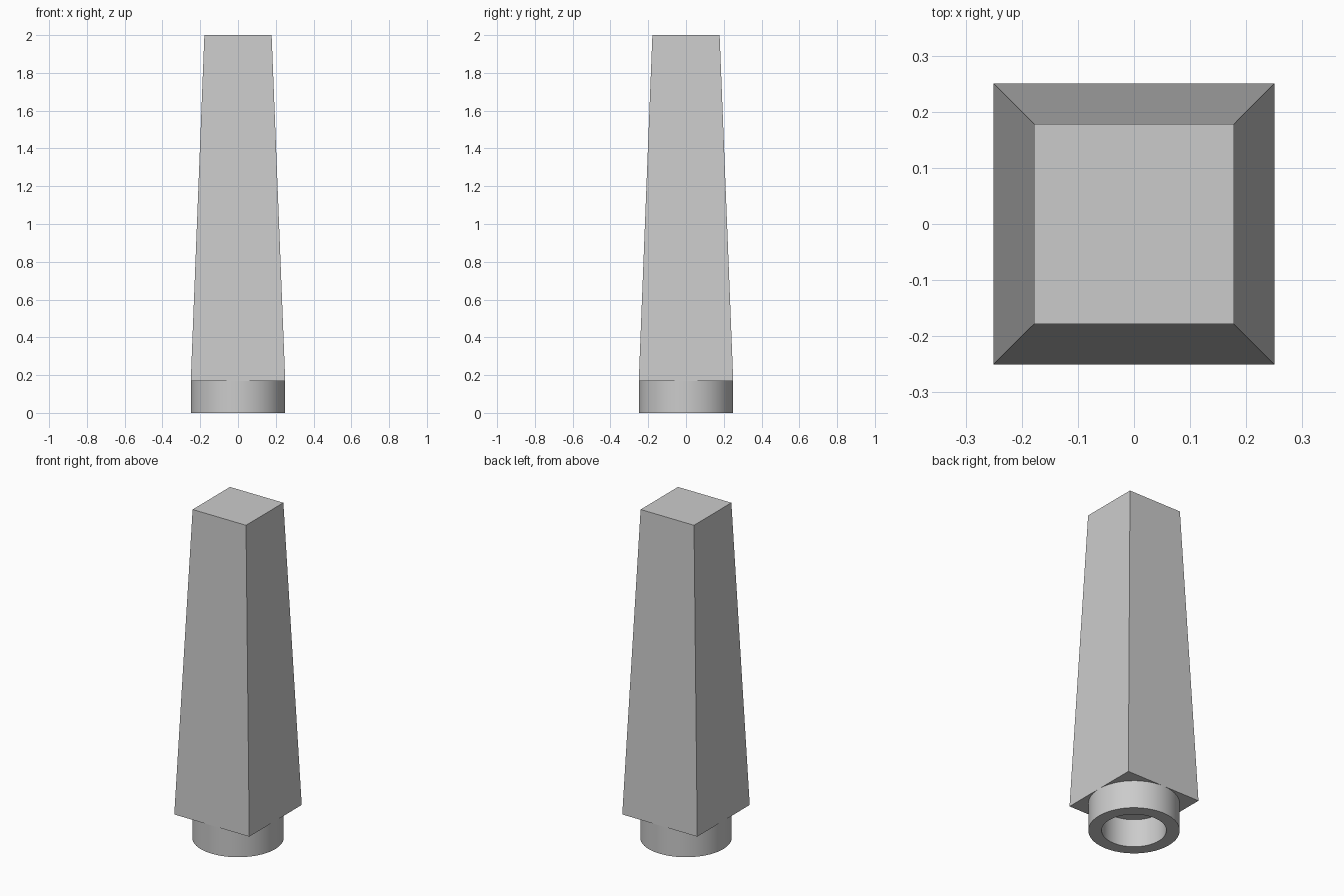
import bpy
import bmesh
import math

cube = bpy.data.objects.get("Cube")
if cube:
    bpy.data.objects.remove(cube, do_unlink=True)

BASE_HALF, TOP_HALF = 0.25, 0.178
COLLAR_HEIGHT, HEIGHT = 0.17, 2.0
BORE_RADIUS = 0.177

grey = bpy.data.materials.new("light grey")
grey.use_nodes = True
colour = (0.6, 0.6, 0.6, 1)
grey.diffuse_color = colour
grey.node_tree.nodes["Principled BSDF"].inputs["Base Color"].default_value = colour


def add_object(name, bm):
    bmesh.ops.recalc_face_normals(bm, faces=bm.faces)
    mesh = bpy.data.meshes.new(name)
    bm.to_mesh(mesh)
    bm.free()
    mesh.materials.append(grey)
    obj = bpy.data.objects.new(name, mesh)
    bpy.context.collection.objects.link(obj)
    return obj


# Tapered square column
bm = bmesh.new()
bmesh.ops.create_cube(bm, size=1)
for v in bm.verts:
    top = v.co.z > 0
    half = TOP_HALF if top else BASE_HALF
    v.co.x = math.copysign(half, v.co.x)
    v.co.y = math.copysign(half, v.co.y)
    v.co.z = HEIGHT if top else COLLAR_HEIGHT
add_object("tapered_column", bm)

# Hollow round collar, closed above by the underside of the column
bm = bmesh.new()
profile = [(BASE_HALF, COLLAR_HEIGHT), (BASE_HALF, 0),
           (BORE_RADIUS, 0), (BORE_RADIUS, COLLAR_HEIGHT)]
verts = [bm.verts.new((r, 0, z)) for r, z in profile]
edges = [bm.edges.new(pair) for pair in zip(verts, verts[1:])]
bmesh.ops.spin(bm, geom=verts + edges, cent=(0, 0, 0), axis=(0, 0, 1),
               angle=math.tau, steps=48, use_merge=False)
bmesh.ops.remove_doubles(bm, verts=bm.verts, dist=0.0001)
collar = add_object("round_collar", bm)

# The open tube needs its outer wall to face outward
bm = bmesh.new()
bm.from_mesh(collar.data)
bm.faces.ensure_lookup_table()
rim = next(f for f in bm.faces if abs(f.normal.z) > 0.9)
if rim.normal.z > 0:
    bmesh.ops.reverse_faces(bm, faces=bm.faces)
bm.to_mesh(collar.data)
bm.free()

bpy.ops.object.select_all(action="DESELECT")
collar.select_set(True)
bpy.context.view_layer.objects.active = collar
bpy.ops.object.shade_smooth_by_angle(angle=math.radians(30))
